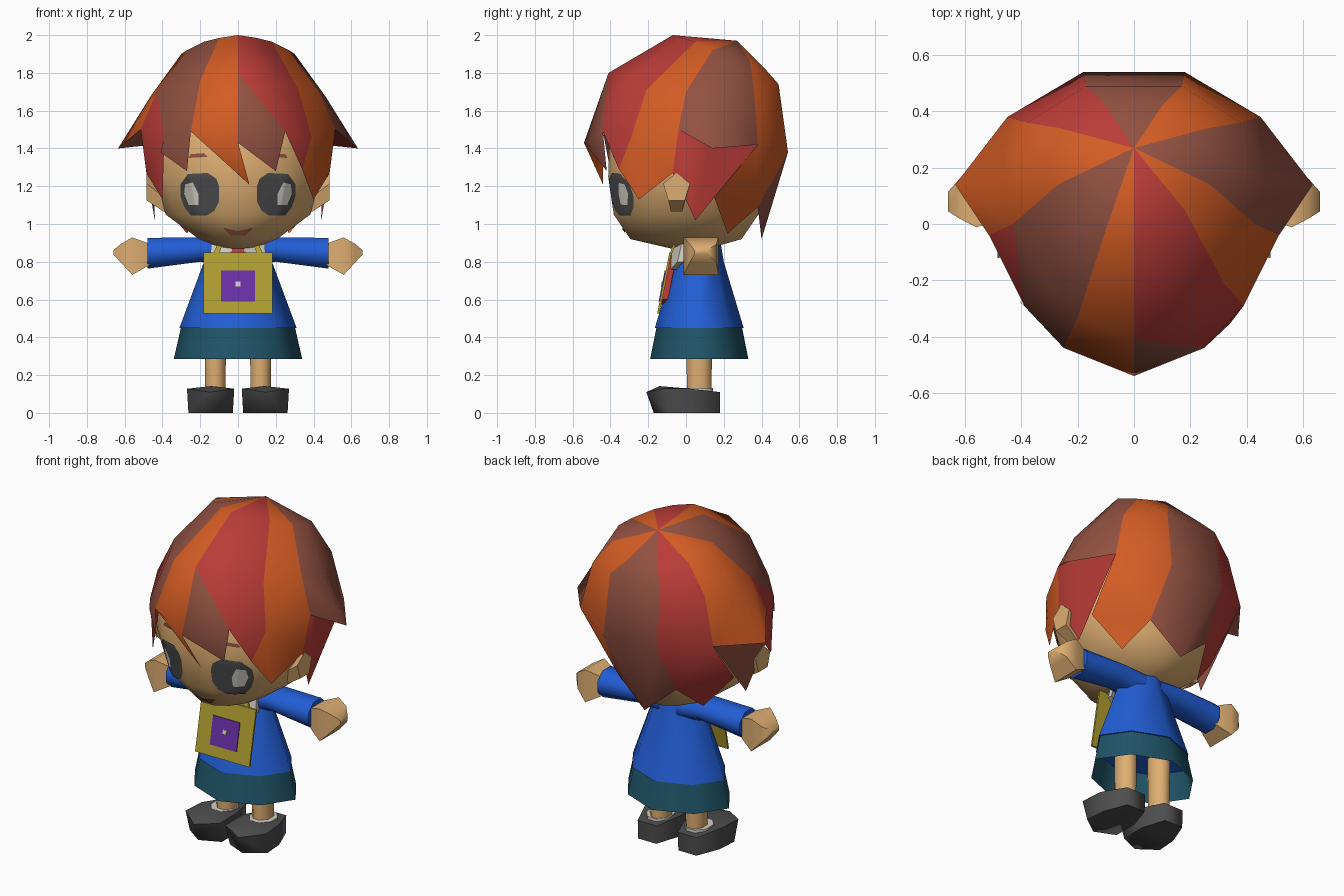
import bpy, bmesh, math
from mathutils import Vector
from mathutils.bvhtree import BVHTree

if "Cube" in bpy.data.objects:
    bpy.data.objects.remove(bpy.data.objects["Cube"])

COLOURS = {"orange": (212, 92, 36), "red": (186, 60, 56), "brown": (146, 81, 65),
           "blue": (34, 94, 214), "teal": (32, 84, 104), "skin": (222, 174, 114),
           "charcoal": (77, 77, 78), "yellow": (176, 158, 48), "purple": (106, 48, 168),
           "white": (212, 208, 198)}
MATS = {}
for name, rgb in COLOURS.items():
    m = bpy.data.materials.new(name)
    m.diffuse_color = [((c / 255 + 0.055) / 1.055) ** 2.4 for c in rgb] + [1]
    m.use_nodes = True
    m.node_tree.nodes["Principled BSDF"].inputs["Base Color"].default_value = m.diffuse_color
    MATS[name] = m


def finish(name, bm, mats, smooth=None, recalc=True):
    if recalc:
        bmesh.ops.recalc_face_normals(bm, faces=bm.faces)
    me = bpy.data.meshes.new(name)
    bm.to_mesh(me)
    bm.free()
    ob = bpy.data.objects.new(name, me)
    bpy.context.collection.objects.link(ob)
    for c in mats:
        me.materials.append(MATS[c])
    if smooth:
        bpy.ops.object.select_all(action='DESELECT')
        ob.select_set(True)
        bpy.context.view_layer.objects.active = ob
        bpy.ops.object.shade_smooth_by_angle(angle=math.radians(smooth))
    return ob


def loft(name, rings, n, axis, colour, smooth=None, turn=0.5, caps=(True, True), pinch=1):
    """Rings are (position on axis, centre a, centre b, radius a, radius b); pinch pulls in odd corners."""
    bm = bmesh.new()
    loops = []
    for p, ca, cb, ra, rb in rings:
        loop = []
        for i in range(n):
            t, k = 2 * math.pi * (i + turn) / n, pinch if i % 2 else 1
            a, b = ca + k * ra * math.cos(t), cb + k * rb * math.sin(t)
            loop.append(bm.verts.new({'x': (p, a, b), 'y': (a, p, b), 'z': (a, b, p)}[axis]))
        loops.append(loop)
    for lo, hi in zip(loops, loops[1:]):
        for i in range(n):
            j = (i + 1) % n
            bm.faces.new((lo[i], lo[j], hi[j], hi[i]))
    for loop, cap in ((loops[0], caps[0]), (loops[-1], caps[1])):
        if cap:
            bm.faces.new(loop)
    return finish(name, bm, [colour], smooth)


def plate(name, pts, thick, colour):
    """Flat polygon given thickness along y."""
    bm = bmesh.new()
    f = bm.faces.new([bm.verts.new(p) for p in pts])
    ext = bmesh.ops.extrude_face_region(bm, geom=[f])
    for v in ext['geom']:
        if isinstance(v, bmesh.types.BMVert):
            v.co.y += thick
    return finish(name, bm, [colour])


# Head
head = loft("head", [(0.87, 0, .02, .08, .1), (0.92, 0, 0, .21, .3), (1.05, 0, 0, .39, .39),
                     (1.25, 0, 0, .46, .42), (1.5, 0, 0, .45, .41), (1.7, 0, .06, .32, .28)],
            16, 'z', "skin", 70)
bm = bmesh.new()
bm.from_mesh(head.data)
face_tree = BVHTree.FromBMesh(bm)
bm.free()


def decal(name, pts, colour, lift=0.007, s=1):
    """Thin patch wrapped on the front of the head."""
    bm = bmesh.new()
    pts = [Vector(p) for p in pts]
    c = sum(pts, Vector((0, 0))) / len(pts)
    edge = [p.lerp(q, k / 4) for p, q in zip(pts, pts[1:] + pts[:1]) for k in range(4)]

    def spot(p):
        hit = face_tree.ray_cast(Vector((s * p.x, -2, p.y)), Vector((0, 1, 0)))[0]
        return bm.verts.new((hit.x, hit.y - lift, hit.z))
    mid = spot(c)
    rings = [[spot(c.lerp(p, k / 8)) for p in edge] for k in range(1, 9)]
    for i in range(len(edge)):
        j = (i + 1) % len(edge)
        bm.faces.new((mid, rings[0][i], rings[0][j]))
        for a, b in zip(rings, rings[1:]):
            bm.faces.new((a[i], b[i], b[j], a[j]))
    for f in bm.faces:
        f.normal_update()
        if f.normal.y > 0:
            f.normal_flip()
    finish(name, bm, [colour], 60, recalc=False)


# Face details
EYE = [(.10, 1.12), (.125, 1.07), (.165, 1.045), (.25, 1.045), (.285, 1.09), (.305, 1.15),
       (.305, 1.21), (.265, 1.265), (.16, 1.27), (.115, 1.24), (.10, 1.20)]
SHINE = [(.21, 1.10), (.26, 1.10), (.285, 1.16), (.28, 1.21), (.24, 1.22), (.21, 1.16)]
BROW = [(.16, 1.355), (.26, 1.35), (.25, 1.37), (.18, 1.375)]
for side, s in (("left", -1), ("right", 1)):
    decal(side + "_eye", EYE, "charcoal", .006, s)
    decal(side + "_eye_shine", SHINE, "white", .011, s)
    decal(side + "_eyebrow", BROW, "brown", .006, s)
decal("mouth", [(-.08, .98), (0, .962), (.08, .98), (.04, .94), (-.04, .94)], "brown")

# Hair: crown, three rings of the right half (front to back), then the lock tips
CROWN = (0, .27, 1.97)
A = [(0, -.07, 2.0), (.10, -.02, 1.985), (.18, .05, 1.965), (.27, .14, 1.92),
     (.30, .22, 1.90), (.26, .34, 1.86), (.10, .42, 1.82)]
B = [(0, -.41, 1.80), (.20, -.33, 1.76), (.32, -.21, 1.71), (.43, 0, 1.70),
     (.46, .15, 1.68), (.38, .36, 1.70), (.17, .49, 1.74)]
C = [(0, -.54, 1.43), (.25, -.44, 1.49), (.39, -.29, 1.46), (.515, -.04, 1.5),
     (.635, .14, 1.40), (.45, .38, 1.42), (.18, .54, 1.38)]
INNER, BACK, NAPE = (.51, .14, 1.49), (.2, .38, 1.09), (0, .40, .92)
SIDE, POINT, FRINGE = (.485, -.07, 1.27), (.40, -.25, 1.13), (.34, -.355, 1.29)
LOCK, REAR, BEHIND = (.44, .05, 1.02), (.27, .22, .95), (.43, .15, 1.14)
bm = bmesh.new()
PAINT = ["orange", "red", "brown"]


def panel(colour, s, *pts):
    f = bm.faces.new([bm.verts.new((s * x, y, z)) for x, y, z in pts])
    f.material_index = PAINT.index(colour)


WEDGES = {1: ["red", "red", "orange", "brown", "brown", "orange"],
          -1: ["orange", "brown", "brown", "orange", "orange", "red"]}
for s, cols in WEDGES.items():
    for i, col in enumerate(cols):
        panel(col, s, CROWN, A[i], A[i + 1])
        panel(col, s, A[i], B[i], B[i + 1], A[i + 1])
        if i == 0:
            panel("brown" if s > 0 else col, s, B[0], C[0], C[1])
            panel(col, s, B[0], C[1], B[1])
        elif i == 2:
            panel(col, s, B[2], C[2], B[3])
            panel(col if s > 0 else "red", s, B[3], C[2], C[3])
        else:
            panel(col, s, B[i], C[i], C[i + 1], B[i + 1])
    # side locks under the flare
    lock = "red" if s > 0 else "brown"
    panel("orange" if s > 0 else "red", s, C[2], POINT, SIDE, C[3])
    panel(lock, s, C[3], SIDE, LOCK, INNER)
    panel(lock, s, INNER, LOCK, C[5])
    panel(lock, s, C[3], INNER, C[4])
    panel(lock, s, INNER, C[5], C[4])
    panel(cols[5], s, C[5], BEHIND, BACK, C[6])
    panel(cols[5], s, BEHIND, REAR, BACK)
    # back of the hair
    panel("brown", s, C[6], BACK, NAPE)
# fringe tips
panel("brown", 1, C[0], (.20, -.42, 1.28), C[1])
panel("red", 1, C[1], FRINGE, C[2])
panel("orange", 1, C[2], FRINGE, POINT)
panel("orange", -1, C[0], (-.06, -.44, 1.21), C[1])
panel("brown", -1, C[1], (.27, -.40, 1.28), (.41, -.27, 1.38), C[2])
# middle back wedge
mirror = [(-x, y, z) for x, y, z in (A[6], B[6], C[6])]
panel("brown", 1, CROWN, A[6], mirror[0])
panel("brown", 1, A[6], B[6], mirror[1], mirror[0])
panel("brown", 1, B[6], C[6], mirror[2], mirror[1])
panel("brown", 1, C[6], NAPE, mirror[2])
bmesh.ops.remove_doubles(bm, verts=bm.verts, dist=0.0005)
for f in bm.faces:
    f.normal_update()
    if f.normal.dot(f.calc_center_median() - Vector((0, .05, 1.45))) < 0:
        f.normal_flip()
finish("hair", bm, PAINT, 60, recalc=False)

# Shirt, skirt and neck
loft("shirt", [(.45, 0, .07, .31, .235), (.80, 0, .07, .18, .13), (.92, 0, .08, .12, .1)],
     8, 'z', "blue", 70, turn=0, pinch=.93)
loft("skirt", [(.285, 0, .07, .34, .26), (.46, 0, .07, .30, .225)], 8, 'z', "teal", 70,
     turn=0, caps=(False, True), pinch=.93)
loft("neck", [(.85, 0, .06, .08, .08), (.95, 0, .06, .08, .08)], 8, 'z', "skin", 60)

# Limbs, ears, shoes and collar
for side, s in (("left", -1), ("right", 1)):
    loft(side + "_sleeve", [(s * .05, .08, .85, .1, .08), (s * .2, .08, .865, .1, .07),
                            (s * .48, .08, .845, .095, .088)], 8, 'x', "blue", 60)
    loft(side + "_hand", [(s * .46, .08, .84, .08, .075), (s * .56, .08, .83, .13, .14),
                          (s * .62, .09, .845, .10, .07), (s * .66, .08, .85, .05, .015)],
         4, 'x', "skin", 50)
    loft(side + "_ear", [(s * .39, -.05, 1.12, .05, .07), (s * .485, -.05, 1.19, .075, .08)],
         5, 'x', "skin", turn=.25)
    loft(side + "_leg", [(.1, s * .12, .07, .058, .07), (.46, s * .12, .07, .062, .075)],
         8, 'z', "skin", 60)
    loft(side + "_sock", [(.06, s * .13, .06, .08, .09), (.131, s * .13, .06, .078, .09)],
         8, 'z', "white", 50)
    # Shoe: outline from heel to toe, wider at the top, sloping to the heel
    outline = [(.07, .18), (.20, .18), (.26, .02), (.27, -.12), (.15, -.21), (.02, -.15), (.02, .02)]
    bm = bmesh.new()
    low = [bm.verts.new((s * (.145 + (x - .145) * .94), y * .9 + .018, 0)) for x, y in outline]
    top = [bm.verts.new((s * x, y, .11 if y > .1 or y < -.2 else .128)) for x, y in outline]
    crest = bm.verts.new((s * .14, -.14, .142))
    bm.faces.new(low)
    for i in range(7):
        j = (i + 1) % 7
        bm.faces.new((low[i], low[j], top[j], top[i]))
        bm.faces.new((top[i], top[j], crest))
    finish(side + "_shoe", bm, ["charcoal"], 75)
    plate(side + "_collar", [(s * .02, -.075, .91), (s * .14, -.02, .91),
                             (s * .15, -.045, .80), (s * .06, -.08, .76)], .03, "white")
    plate(side + "_strap", [(s * .13, -.085, .845), (s * .10, -.085, .845),
                            (s * .06, -.05, .94), (s * .09, -.05, .94)], .012, "yellow")


# Tie and tilted shoulder bag
def bag_plate(name, x, z0, z1, out, thick, colour):
    corners = ((-x, z0), (x, z0), (x, z1), (-x, z1))
    plate(name, [(a, -.08 - (.85 - z) * .2 - out, z) for a, z in corners], thick, colour)


plate("tie", [(-.04, -.068, .89), (.04, -.068, .89), (.06, -.126, .60), (0, -.131, .57), (-.06, -.126, .60)],
      .03, "red")
bag_plate("bag", .183, .525, .85, .008, .012, "yellow")
bag_plate("bag_patch", .09, .59, .755, .013, .007, "purple")
bag_plate("bag_button", .012, .67, .695, .017, .006, "white")
